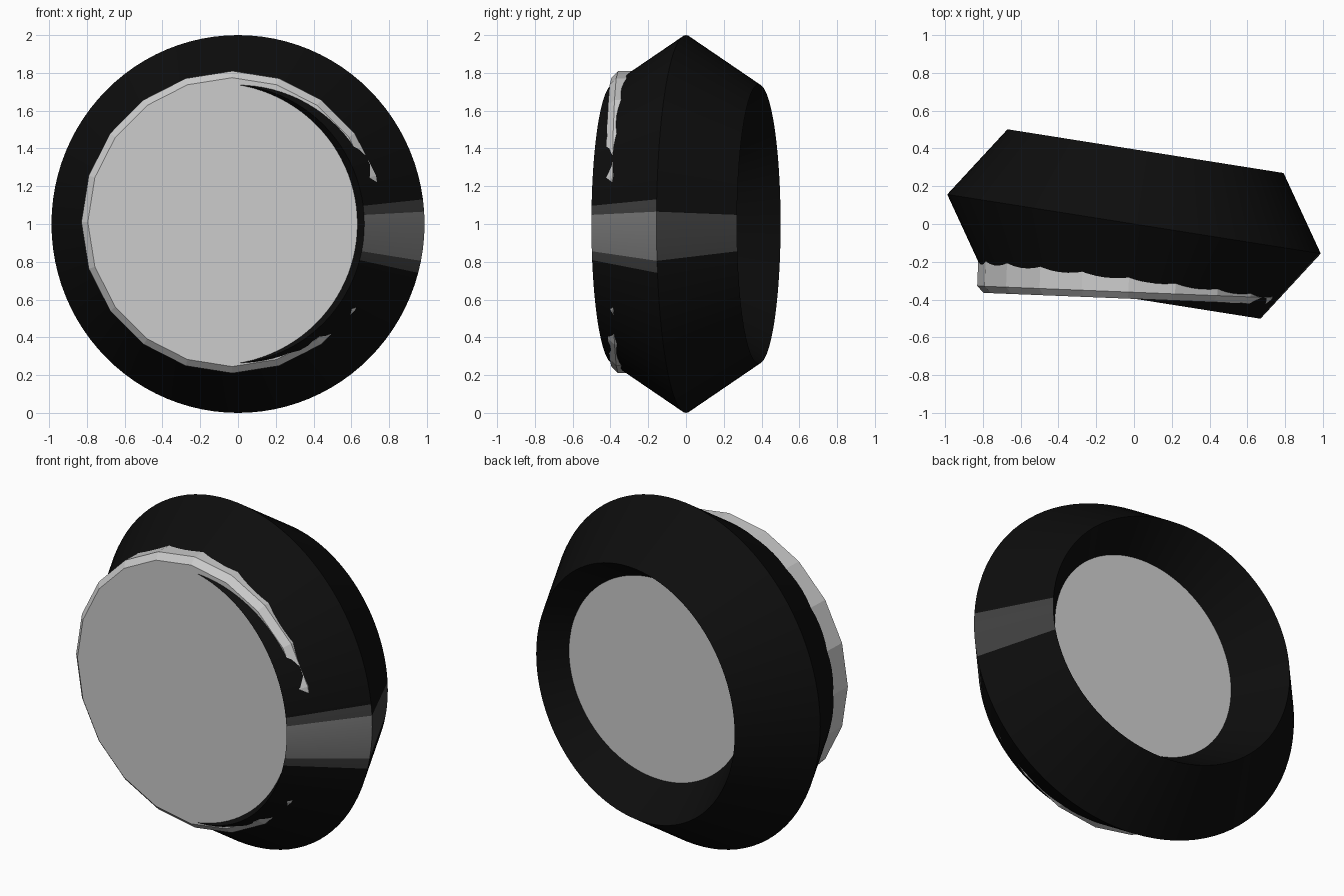
import bpy
from math import radians, degrees, atan2

if "Cube" in bpy.data.objects:
    bpy.data.objects.remove(bpy.data.objects["Cube"])


def material(name, value):
    mat = bpy.data.materials.new(name)
    mat.diffuse_color = (value, value, value, 1)
    mat.use_nodes = True
    mat.node_tree.nodes["Principled BSDF"].inputs["Base Color"].default_value = mat.diffuse_color
    return mat


# Tyre: a torus with a diamond cross-section, stretched along its axle
MAJOR, MINOR = 0.739, 0.261
bpy.ops.mesh.primitive_torus_add(
    major_segments=96, minor_segments=4, major_radius=MAJOR, minor_radius=MINOR,
    location=(0, 0, 1), rotation=(radians(90), 0, radians(-9)))
tyre = bpy.context.object
tyre.name = "tyre"
tyre.scale = (1, 1, 0.39 / MINOR)
for mat in (material("rubber", 0.004), material("worn_rubber", 0.2),
            material("faded_rubber", 0.05)):
    tyre.data.materials.append(mat)

# Pale worn patch on one side of the tread, fading towards the back
for face in tyre.data.polygons:
    c = face.center
    angle = degrees(atan2(c.y, c.x))
    face.material_index = 0
    if c.xy.length > MAJOR and -15 < angle < 7.5:
        core = -11.25 < angle < 3.75
        if core:
            face.material_index = 1 if c.z > 0 else 2
        elif c.z > 0:
            face.material_index = 2
bpy.ops.object.shade_smooth_by_angle(angle=radians(30))

# Hub: low-poly bevelled disc, slightly less turned than the tyre
FRONT, BACK = -0.395, 0.165
bpy.ops.mesh.primitive_cylinder_add(
    vertices=20, radius=0.8, depth=BACK - FRONT,
    location=(-0.02, (FRONT + BACK) / 2, 1.01),
    rotation=(radians(90), 0, radians(-2.3)))
hub = bpy.context.object
hub.name = "hub"
bevel = hub.modifiers.new("edge_bevel", 'BEVEL')
bevel.width = 0.035
bevel.segments = 1
bevel.limit_method = 'ANGLE'
bevel.angle_limit = radians(40)
